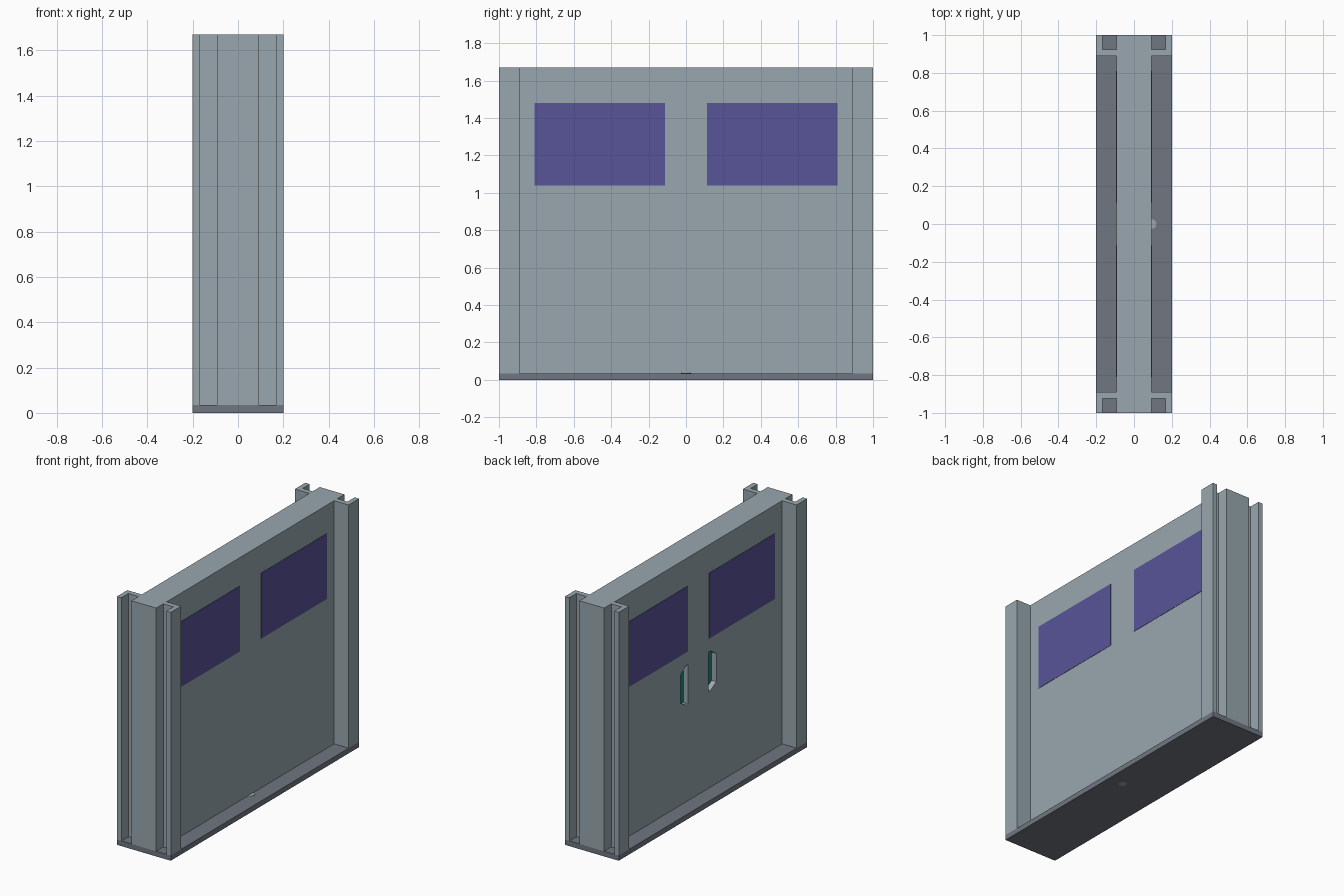
import bpy, bmesh, math

if "Cube" in bpy.data.objects:
    bpy.data.objects.remove(bpy.data.objects["Cube"])


def material(name, srgb):
    m = bpy.data.materials.new(name)
    lin = [(c / 255 / 12.92) if c / 255 <= 0.04045 else ((c / 255 + 0.055) / 1.055) ** 2.4 for c in srgb]
    m.diffuse_color = (*lin, 1)
    m.use_nodes = True
    m.node_tree.nodes["Principled BSDF"].inputs["Base Color"].default_value = m.diffuse_color
    return m


GREY = material("light_grey", (152, 167, 174))
DARK = material("dark_grey", (112, 118, 129))
GLASS = material("violet_glass", (88, 83, 152))
TEAL = material("teal", (30, 135, 120))


def prism(name, pts, depth, mat):
    """Extrude a closed outline of 3D points along the vector depth."""
    bm = bmesh.new()
    face = bm.faces.new([bm.verts.new(p) for p in pts])
    ext = bmesh.ops.extrude_face_region(bm, geom=[face])
    verts = [v for v in ext["geom"] if isinstance(v, bmesh.types.BMVert)]
    bmesh.ops.translate(bm, vec=depth, verts=verts)
    bmesh.ops.recalc_face_normals(bm, faces=bm.faces)
    me = bpy.data.meshes.new(name)
    bm.to_mesh(me)
    bm.free()
    me.materials.append(mat)
    ob = bpy.data.objects.new(name, me)
    bpy.context.collection.objects.link(ob)
    return ob


def box(name, x0, x1, y0, y1, z0, z1, mat):
    return prism(name, [(x0, y0, z0), (x1, y0, z0), (x1, y1, z0), (x0, y1, z0)], (0, 0, z1 - z0), mat)


X, H, FLOOR, T = 0.2, 1.67, 0.035, 0.092

# Threshold plate
box("threshold", -X, X, -1, 1, 0, FLOOR, DARK)

# Door slab
door = box("door", -T, T, -1, 1, FLOOR, H, GREY)

# Recessed hand grips on the -x face, long edge toward the middle
for s in (-1, 1):
    outline = [(0.11, 0.685), (0.13, 0.685), (0.19, 0.72), (0.19, 0.91), (0.13, 0.95), (0.11, 0.95)]
    cutter = prism("grip_cutter", [(-T - 0.05, s * y, z) for y, z in outline], (0.085, 0, 0), GREY)
    cutter.hide_render = True
    mod = door.modifiers.new("grip", "BOOLEAN")
    mod.operation = "DIFFERENCE"
    mod.solver = "EXACT"
    mod.object = cutter
    bpy.context.view_layer.objects.active = door
    bpy.ops.object.modifier_apply(modifier=mod.name)
    bpy.data.objects.remove(cutter)

# Grip back faces are teal
if len(door.data.materials) < 2:
    door.data.materials.append(TEAL)
teal_index = list(door.data.materials).index(TEAL)
for p in door.data.polygons:
    if p.normal.x < -0.9 and p.center.x > -0.085:
        p.material_index = teal_index

# L-shaped guide rails at the four corners
for sx in (-1, 1):
    for sy in (-1, 1):
        profile = [(T, 0.89), (X, 0.89), (X, 1), (0.167, 1), (0.167, 0.925), (T, 0.925)]
        prism("guide_rail", [(sx * x, sy * y, FLOOR) for x, y in profile], (0, 0, H - FLOOR), GREY)

# Window plates on both faces
for sx in (-1, 1):
    for sy in (-1, 1):
        xs = sorted((sx * (T - 0.001), sx * (T + 0.002)))
        ys = sorted((sy * 0.113, sy * 0.81))
        box("window", *xs, *ys, 1.04, 1.48, GLASS)

# Small floor stud at the foot of the door
stud = [(0.093 + 0.027 * math.cos(a * math.pi / 4), 0.027 * math.sin(a * math.pi / 4), -0.001) for a in range(8)]
prism("floor_stud", stud, (0, 0, FLOOR + 0.003), GREY)
